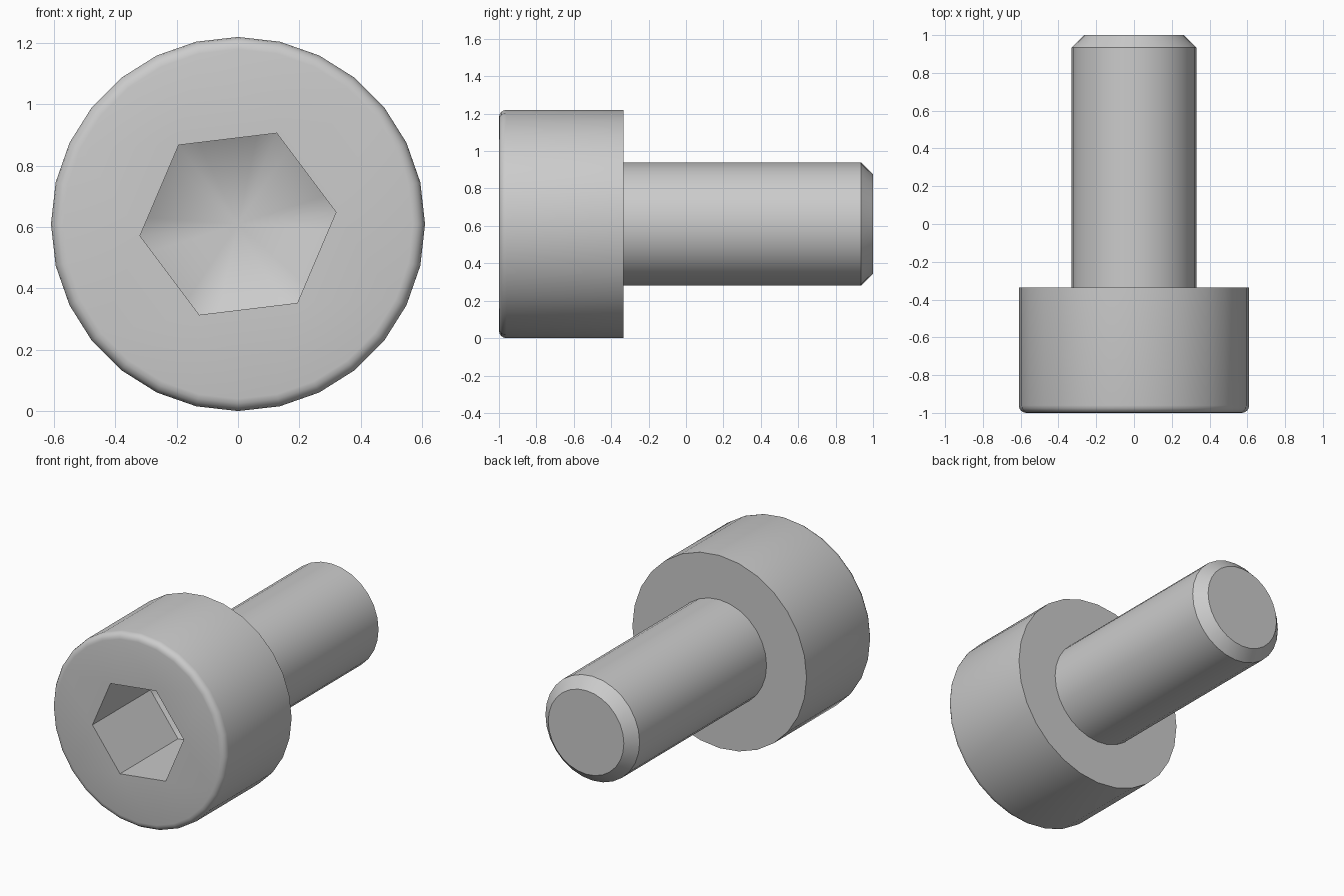
import bpy
import bmesh
import math

cube = bpy.data.objects.get("Cube")
if cube:
    bpy.data.objects.remove(cube, do_unlink=True)

SIDES = 28
HEAD_R, SHAFT_R, FILLET, CHAMFER = 0.61, 0.33, 0.04, 0.065
FRONT, SHOULDER, TIP = -1.0, -0.335, 1.0
HEX_R, HEX_TURN, HEX_DEPTH, CONE_DEPTH = 0.322, math.radians(6.9), 0.58, 0.16
FLOOR_STEPS = 5
AXIS_Z = HEAD_R

steel = bpy.data.materials.new("steel_grey")
steel.use_nodes = True
grey = (0.6, 0.6, 0.6, 1.0)
steel.diffuse_color = grey
steel.node_tree.nodes["Principled BSDF"].inputs["Base Color"].default_value = grey

bm = bmesh.new()


def ring(radius, y, count, turn=0.0):
    """Closed loop of vertices around the screw axis."""
    return [bm.verts.new((radius * math.cos(turn + math.tau * i / count), y,
                          AXIS_Z + radius * math.sin(turn + math.tau * i / count)))
            for i in range(count)]


def pairs(loop):
    return list(zip(loop, loop[1:] + loop[:1]))


# Turned outline: rounded head rim, shoulder, shank, chamfered tip
profile = []
for i in range(5):
    a = math.pi / 2 * i / 4
    profile.append((HEAD_R - FILLET * (1 - math.sin(a)),
                    FRONT + FILLET * (1 - math.cos(a))))
profile += [(HEAD_R, SHOULDER), (SHAFT_R, SHOULDER),
            (SHAFT_R, TIP - CHAMFER), (SHAFT_R - CHAMFER, TIP)]
rings = [ring(r, y, SIDES) for r, y in profile]
for lower, upper in zip(rings, rings[1:]):
    for (a, b), (c, d) in zip(pairs(lower), pairs(upper)):
        bm.faces.new((a, b, d, c))
bm.faces.new(rings[-1])

# Hexagonal socket walls and drilled conical floor
mouth = ring(HEX_R, FRONT, 6, HEX_TURN)
floor = ring(HEX_R, FRONT + HEX_DEPTH, 6, HEX_TURN)
apex = bm.verts.new((0, FRONT + HEX_DEPTH + CONE_DEPTH, AXIS_Z))
for (a, b), (c, d) in zip(pairs(mouth), pairs(floor)):
    between = [bm.verts.new(c.co.lerp(d.co, i / FLOOR_STEPS))
               for i in range(1, FLOOR_STEPS)]
    side = [c] + between + [d]
    bm.faces.new([b, a] + side)
    for p, q in zip(side, side[1:]):
        bm.faces.new((p, q, apex))

# Flat head face around the socket
border = [bm.edges.get(p) for p in pairs(rings[0]) + pairs(mouth)]
bmesh.ops.triangle_fill(bm, edges=border, use_beauty=True, normal=(0, -1, 0))
bmesh.ops.recalc_face_normals(bm, faces=bm.faces[:])

mesh = bpy.data.meshes.new("socket_head_screw")
bm.to_mesh(mesh)
bm.free()
mesh.materials.append(steel)
screw = bpy.data.objects.new("socket_head_screw", mesh)
bpy.context.collection.objects.link(screw)

bpy.ops.object.select_all(action="DESELECT")
screw.select_set(True)
bpy.context.view_layer.objects.active = screw
bpy.ops.object.shade_smooth_by_angle(angle=math.radians(32))
